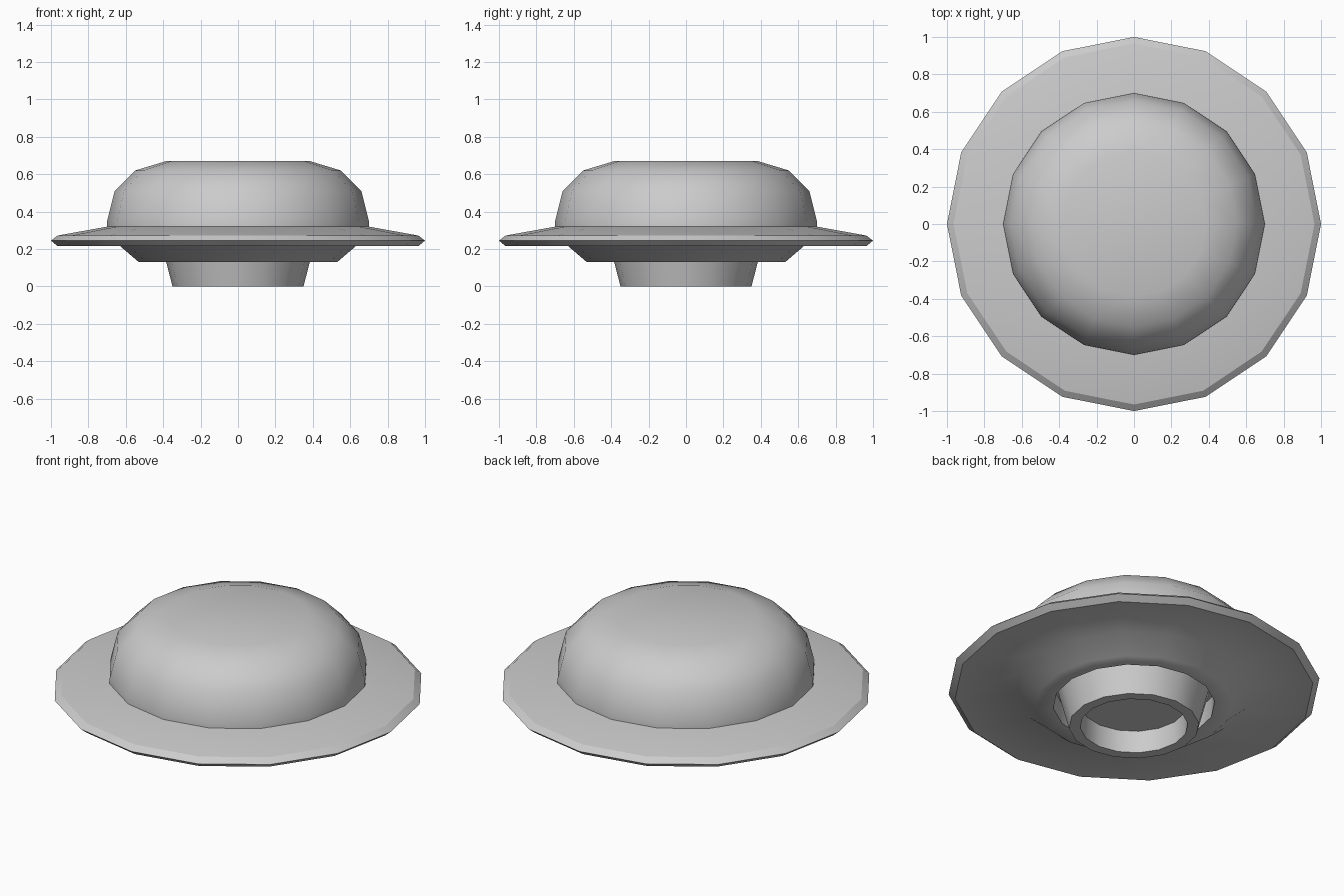
import bpy, bmesh, math

if "Cube" in bpy.data.objects:
    bpy.data.objects.remove(bpy.data.objects["Cube"])

SIDES = 16


def lathe(name, profile, smooth_angle, creases=()):
    """Revolve (radius, z) points around z; rings listed in creases stay sharp."""
    bm = bmesh.new()
    rings = []
    for r, z in profile:
        if r == 0:
            rings.append([bm.verts.new((0, 0, z))] * SIDES)
        else:
            rings.append([bm.verts.new((r * math.cos(math.tau * i / SIDES),
                                        r * math.sin(math.tau * i / SIDES), z))
                          for i in range(SIDES)])
    for a, b in zip(rings, rings[1:]):
        for i in range(SIDES):
            j = (i + 1) % SIDES
            bm.faces.new(dict.fromkeys((a[i], a[j], b[j], b[i])))
    bmesh.ops.recalc_face_normals(bm, faces=bm.faces)
    mesh = bpy.data.meshes.new(name)
    bm.to_mesh(mesh)
    bm.free()
    obj = bpy.data.objects.new(name, mesh)
    bpy.context.collection.objects.link(obj)
    bpy.ops.object.select_all(action='DESELECT')
    obj.select_set(True)
    bpy.context.view_layer.objects.active = obj
    bpy.ops.object.shade_smooth_by_angle(angle=math.radians(smooth_angle))
    # Keep chosen rings crisp
    heights = [profile[c] for c in creases]
    for e in mesh.edges:
        a, b = (mesh.vertices[v].co for v in e.vertices)
        for r, z in heights:
            if all(abs(p.z - z) < 1e-4 and abs(p.xy.length - r) < 1e-4
                   for p in (a, b)):
                e.use_edge_sharp = True
    return obj


# Rounded dome with a flat top
lathe("dome", [(0.70, 0.31), (0.70, 0.35), (0.66, 0.51), (0.55, 0.62),
               (0.385, 0.67), (0, 0.67)], 50)

# Brim with a sloping top, rounded edge, flat underside, bulge and socket
lathe("brim", [(0, 0.32), (0.70, 0.32), (0.965, 0.272), (1.0, 0.245),
               (0.965, 0.216), (0.635, 0.22), (0.53, 0.13), (0.435, 0.13),
               (0.435, 0.25), (0, 0.25)], 85, creases=(2, 4))

# Hollow tapered foot sitting in the socket
lathe("foot", [(0, 0.25), (0.415, 0.25), (0.35, 0.0), (0.29, 0.0),
               (0.285, 0.13), (0, 0.13)], 40)
